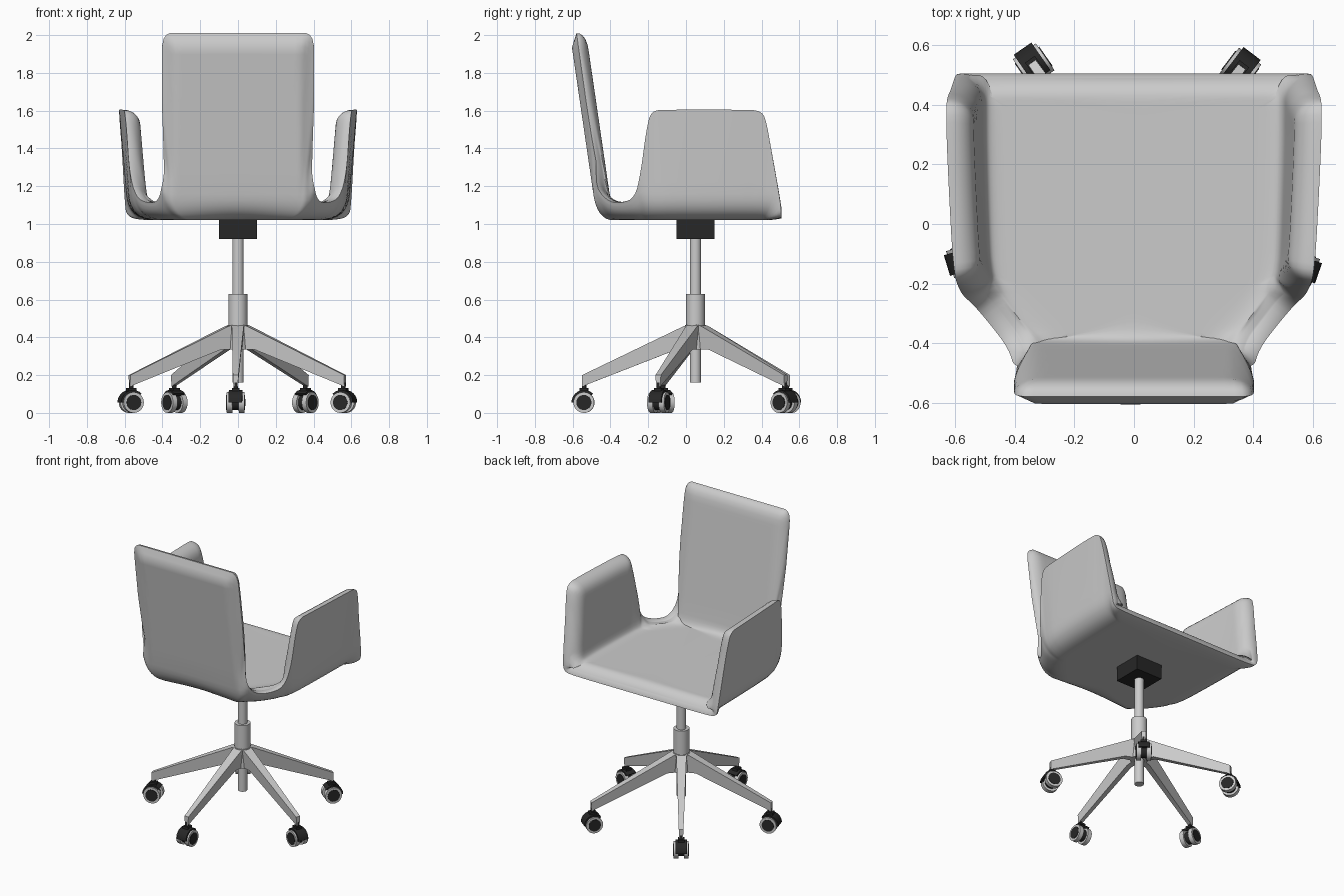
import bpy, bmesh, math
from mathutils import Vector, Matrix
from mathutils.geometry import intersect_point_line

cube = bpy.data.objects.get("Cube")
if cube:
    bpy.data.objects.remove(cube, do_unlink=True)

black = bpy.data.materials.new("black_plastic")
black.use_nodes = True
black.diffuse_color = (0.02, 0.02, 0.02, 1)
black.node_tree.nodes["Principled BSDF"].inputs["Base Color"].default_value = (0.02, 0.02, 0.02, 1)

AXIS_Y = 0.05


def finish(name, bm, mat=None, angle=35):
    bmesh.ops.recalc_face_normals(bm, faces=bm.faces)
    mesh = bpy.data.meshes.new(name)
    bm.to_mesh(mesh)
    bm.free()
    obj = bpy.data.objects.new(name, mesh)
    bpy.context.collection.objects.link(obj)
    if mat:
        mesh.materials.append(mat)
    bpy.ops.object.select_all(action='DESELECT')
    obj.select_set(True)
    bpy.context.view_layer.objects.active = obj
    bpy.ops.object.shade_smooth_by_angle(angle=math.radians(angle))
    return obj


def add_cylinder(bm, radius, depth, matrix, segments=32):
    bmesh.ops.create_cone(bm, cap_ends=True, segments=segments, radius1=radius,
                          radius2=radius, depth=depth, matrix=matrix)


def add_box(bm, size, matrix):
    bmesh.ops.create_cube(bm, size=1, matrix=matrix @ Matrix.Diagonal((*size, 1)))


def post(name, radius, z0, z1):
    bm = bmesh.new()
    add_cylinder(bm, radius, z1 - z0, Matrix.Translation((0, AXIS_Y, (z0 + z1) / 2)))
    return finish(name, bm)


# Upholstered shell: bottom corner (x, y) and rim (x, y, z), front centre to back centre
half = [
    ((0.15, 0.46), (0.15, 0.505, 1.03)),
    ((0.50, 0.46), (0.52, 0.505, 1.03)),
    ((0.56, 0.45), (0.59, 0.505, 1.04)),
    ((0.58, 0.44), (0.60, 0.50, 1.12)),
    ((0.58, 0.40), (0.615, 0.45, 1.40)),
    ((0.58, 0.37), (0.625, 0.43, 1.52)),
    ((0.58, 0.33), (0.63, 0.405, 1.60)),
    ((0.58, 0.28), (0.63, 0.30, 1.605)),
    ((0.575, 0.05), (0.62, 0.08, 1.605)),
    ((0.57, -0.10), (0.61, -0.10, 1.605)),
    ((0.565, -0.14), (0.60, -0.185, 1.60)),
    ((0.56, -0.17), (0.59, -0.21, 1.50)),
    ((0.55, -0.20), (0.575, -0.24, 1.27)),
    ((0.52, -0.24), (0.54, -0.27, 1.14)),
    ((0.46, -0.32), (0.48, -0.34, 1.11)),
    ((0.40, -0.40), (0.42, -0.42, 1.12)),
    ((0.37, -0.45), (0.40, -0.49, 1.22)),
    ((0.35, -0.47), (0.40, -0.543, 1.50)),
    ((0.32, -0.47), (0.40, -0.591, 1.84)),
    ((0.29, -0.47), (0.40, -0.614, 2.005)),
    ((0.24, -0.47), (0.30, -0.614, 2.005)),
    ((0.08, -0.47), (0.10, -0.614, 2.005)),
]
stations = [(Vector((*c, 1.02)), Vector(r)) for c, r in half]
flip = Vector((-1, 1, 1))
stations += [(c * flip, r * flip) for c, r in reversed(stations)]
for _ in range(2):  # corner cutting
    cut = []
    for (c0, r0), (c1, r1) in zip(stations, stations[1:] + stations[:1]):
        cut += [(c0.lerp(c1, 0.25), r0.lerp(r1, 0.25)), (c0.lerp(c1, 0.75), r0.lerp(r1, 0.75))]
    stations = cut


def rib(c, r):
    """Points from the floor, round the bottom corner and up to the rim."""
    inward = Vector((0, min(max(c.y, -0.2), 0.25), c.z)) - c
    inward.normalize()
    up = r - c
    p0, p2 = c + inward * 0.14, c + up.normalized() * min(0.14, 0.8 * up.length)
    pts = [c + inward * 0.17]
    for k in range(9):
        t = k / 8
        pts.append(p0 * (1 - t) ** 2 + c * 2 * t * (1 - t) + p2 * t * t)
    for k in range(1, 15):
        pts.append(p2.lerp(r, 1 - (1 - k / 14) ** 2))
    return pts


def add_sheet(bm, rows):
    n, m = len(rows), len(rows[0])
    for i in range(n):
        a, b = rows[i], rows[(i + 1) % n]
        for j in range(m - 1):
            bm.faces.new((a[j], a[j + 1], b[j + 1], b[j]))
    bm.faces.new([row[0] for row in rows])


rows = [rib(c, r) for c, r in stations]
sheet = bmesh.new()
sheet_rows = [[sheet.verts.new(p) for p in row] for row in rows]
add_sheet(sheet, sheet_rows)
bmesh.ops.recalc_face_normals(sheet, faces=sheet.faces)
sheet.normal_update()
sign = 1 if sheet_rows[0][0].normal.z > 0 else -1

rim = [r for c, r in stations]
segments = list(zip(rim, rim[1:] + rim[:1]))


def rim_distance(p):
    best = 9.0
    for a, b in segments:
        q, t = intersect_point_line(p, a, b)
        q = a if t < 0 else b if t > 1 else q
        best = min(best, (p - q).length_squared)
    return math.sqrt(best)


PAD = 0.085
shell = bmesh.new()
outer_rows, inner_rows = [], []
for row in sheet_rows:
    outer, inner = [], []
    for j, v in enumerate(row):
        last = j == len(row) - 1
        p, n = v.co, v.normal * sign
        d = 0 if last else rim_distance(p)
        back = min(max((-p.y - 0.47) / 0.04, 0), 1) * 0.035
        outer.append(shell.verts.new(p + n * back * max(0, 1 - d / 0.07)))
        puff = math.sqrt(max(0, 1 - max(0, 1 - d / PAD) ** 2))
        inner.append(outer[-1] if last else shell.verts.new(p + n * (back + (PAD - back) * puff)))
    outer_rows.append(outer)
    inner_rows.append(inner)
add_sheet(shell, outer_rows)
add_sheet(shell, inner_rows)
sheet.free()
finish("seat_shell", shell, angle=40)

# Mounting block and gas column
bm = bmesh.new()
add_box(bm, (0.2, 0.2, 0.1), Matrix.Translation((0, AXIS_Y, 0.97)))
finish("seat_mount", bm, black)
post("column_rod", 0.03, 0.6, 0.93)
post("column_sleeve", 0.05, 0.45, 0.63)
post("base_hub", 0.055, 0.335, 0.465)
post("column_tail", 0.03, 0.16, 0.34)

# Five legs with twin-wheel casters
leg_profile = [(0.02, 0.47, 0.04), (0.06, 0.46, 0.032), (0.6, 0.2, 0.015),
               (0.6, 0.14, 0.012), (0.1, 0.335, 0.018), (0.02, 0.335, 0.025)]
WHEEL_R = 0.59
side_on = Matrix.Rotation(math.pi / 2, 4, 'X')
for i in range(5):
    place = Matrix.Translation((0, AXIS_Y, 0)) @ Matrix.Rotation(math.radians(72 * i - 91.2), 4, 'Z')
    centre = place @ Matrix.Translation((WHEEL_R, 0, 0.055))

    bm = bmesh.new()
    sides = [[bm.verts.new((r, s * w, z)) for r, z, w in leg_profile] for s in (-1, 1)]
    for side in sides:
        bm.faces.new(side)
    for k in range(len(leg_profile)):
        bm.faces.new((sides[0][k - 1], sides[0][k], sides[1][k], sides[1][k - 1]))
    bmesh.ops.transform(bm, matrix=place, verts=bm.verts)
    finish(f"base_leg_{i + 1}", bm)

    bm = bmesh.new()
    for s in (-1, 1):
        add_cylinder(bm, 0.055, 0.03, centre @ Matrix.Translation((0, s * 0.032, 0)) @ side_on)
    finish(f"caster_wheels_{i + 1}", bm)

    # Hub discs, curved hood and stem
    bm = bmesh.new()
    add_cylinder(bm, 0.04, 0.1, centre @ side_on)
    add_cylinder(bm, 0.012, 0.05, centre @ Matrix.Translation((0, 0, 0.08)), 16)
    add_box(bm, (0.045, 0.04, 0.03), centre @ Matrix.Translation((0, 0, 0.063)))
    arc = [(rad * math.cos(math.radians(a)), rad * math.sin(math.radians(a)))
           for rad, angles in ((0.066, range(0, 136, 15)), (0.05, range(135, -1, -15)))
           for a in angles]
    ends = [[bm.verts.new(centre @ Vector((x, y, z))) for x, z in arc] for y in (-0.036, 0.036)]
    for end in ends:
        bm.faces.new(end)
    for k in range(len(arc)):
        bm.faces.new((ends[0][k - 1], ends[0][k], ends[1][k], ends[1][k - 1]))
    finish(f"caster_hood_{i + 1}", bm, black)
